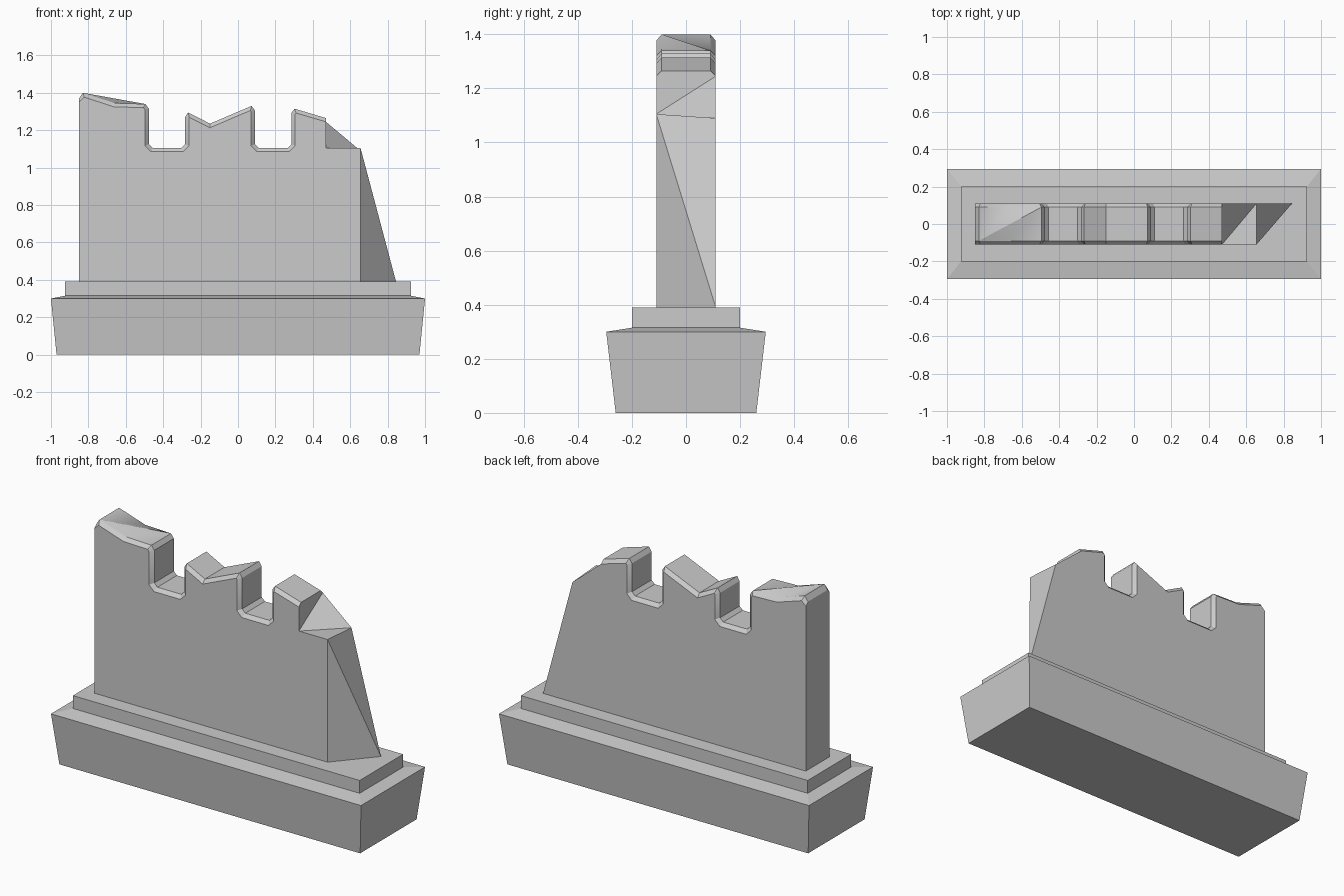
import bpy, bmesh, math
from mathutils import Vector

if "Cube" in bpy.data.objects:
    bpy.data.objects.remove(bpy.data.objects["Cube"])


def finish(name, bm, smooth=False):
    bmesh.ops.recalc_face_normals(bm, faces=bm.faces)
    mesh = bpy.data.meshes.new(name)
    bm.to_mesh(mesh)
    bm.free()
    obj = bpy.data.objects.new(name, mesh)
    bpy.context.collection.objects.link(obj)
    if smooth:
        bpy.ops.object.select_all(action='DESELECT')
        obj.select_set(True)
        bpy.context.view_layer.objects.active = obj
        bpy.ops.object.shade_smooth_by_angle(angle=math.radians(30))
    return obj


def rect_stack(name, levels):
    """Loft rectangles given as (half x, half y, z) from bottom to top."""
    bm = bmesh.new()
    rings = [[bm.verts.new((sx * hx, sy * hy, z))
              for sx, sy in ((-1, -1), (1, -1), (1, 1), (-1, 1))]
             for hx, hy, z in levels]
    bm.faces.new(rings[0])
    bm.faces.new(rings[-1])
    for a, b in zip(rings, rings[1:]):
        for i in range(4):
            j = (i + 1) % 4
            bm.faces.new((a[i], a[j], b[j], b[i]))
    return finish(name, bm)


# Tapered plinth with a shallow sloping top and a raised step
rect_stack("plinth", [(0.97, 0.26, 0), (1.0, 0.295, 0.30),
                      (0.925, 0.20, 0.315), (0.925, 0.20, 0.39)])

# Ruined battlement outline, left to right; notches share one shape
C = 0.02   # chamfer width
BASE = 0.39


def notch(x0, x1, z_left, z_right, floor=1.105):
    return [(x0, z_left), (x0, floor + C), (x0 + C, floor),
            (x1 - C, floor), (x1, floor + C), (x1, z_right)]


top = [(-0.85, 1.37), (-0.83, 1.40), (-0.66, 1.345), (-0.495, 1.34)]
top += notch(-0.477, -0.283, 1.315, 1.27)
top += [(-0.267, 1.295), (-0.15, 1.235), (0.073, 1.33)]
top += notch(0.09, 0.285, 1.305, 1.29)
top += [(0.302, 1.315), (0.47, 1.265)]


def inset(pts, d):
    """Offset the outline into the wall; end points move straight down."""
    p = [Vector(q) for q in pts]
    out = [p[0] - Vector((0, d))]
    for a, b, c in zip(p, p[1:], p[2:]):
        n1, n2 = [Vector((-(t.y), t.x)).normalized() for t in (b - a, c - b)]
        out.append(b - (n1 + n2) * d / (1 + n1.dot(n2)))
    return out + [p[-1] - Vector((0, d))]


bm = bmesh.new()
outer = inset(top, C)
rows = [[bm.verts.new((q[0], y, q[1])) for q in pts]
        for y, pts in ((-0.11, outer), (-0.09, top), (0.09, top), (0.11, outer))]
front, mid_f, mid_b, back = rows

# Chamfers and tops
for k, (a, b) in enumerate(zip(rows, rows[1:])):
    for i in range(len(top) - 1):
        if k == 1 and i in (1, 2):
            continue
        bm.faces.new((a[i], a[i + 1], b[i + 1], b[i]))

# Tallest merlon's diagonal ridge
for tri in ((mid_f[1], mid_f[2], mid_b[3]), (mid_f[2], mid_f[3], mid_b[3]),
            (mid_f[1], mid_b[3], mid_b[2]), (mid_f[1], mid_b[2], mid_b[1])):
    bm.faces.new(tri)

# Wall faces and the broken right end
fl = bm.verts.new((-0.85, -0.11, BASE))
bl = bm.verts.new((-0.85, 0.11, BASE))
fr = bm.verts.new((0.655, -0.11, BASE))
br = bm.verts.new((0.845, 0.11, BASE))
ledge_f = bm.verts.new((0.655, -0.11, 1.105))
ledge_b = bm.verts.new((0.655, 0.11, 1.09))
inner = bm.verts.new((0.47, -0.11, 1.105))
for face in ([fl] + front + [inner, ledge_f, fr],
             [bl] + back + [ledge_b, br],
             [fl, bl, br, fr],
             [fl] + [r[0] for r in rows] + [bl],
             [inner] + [r[-1] for r in rows],
             [inner, back[-1], ledge_b],
             [inner, ledge_b, ledge_f],
             [ledge_f, ledge_b, br],
             [ledge_f, br, fr]):
    bm.faces.new(face)
finish("ruined_wall", bm, smooth=True)
